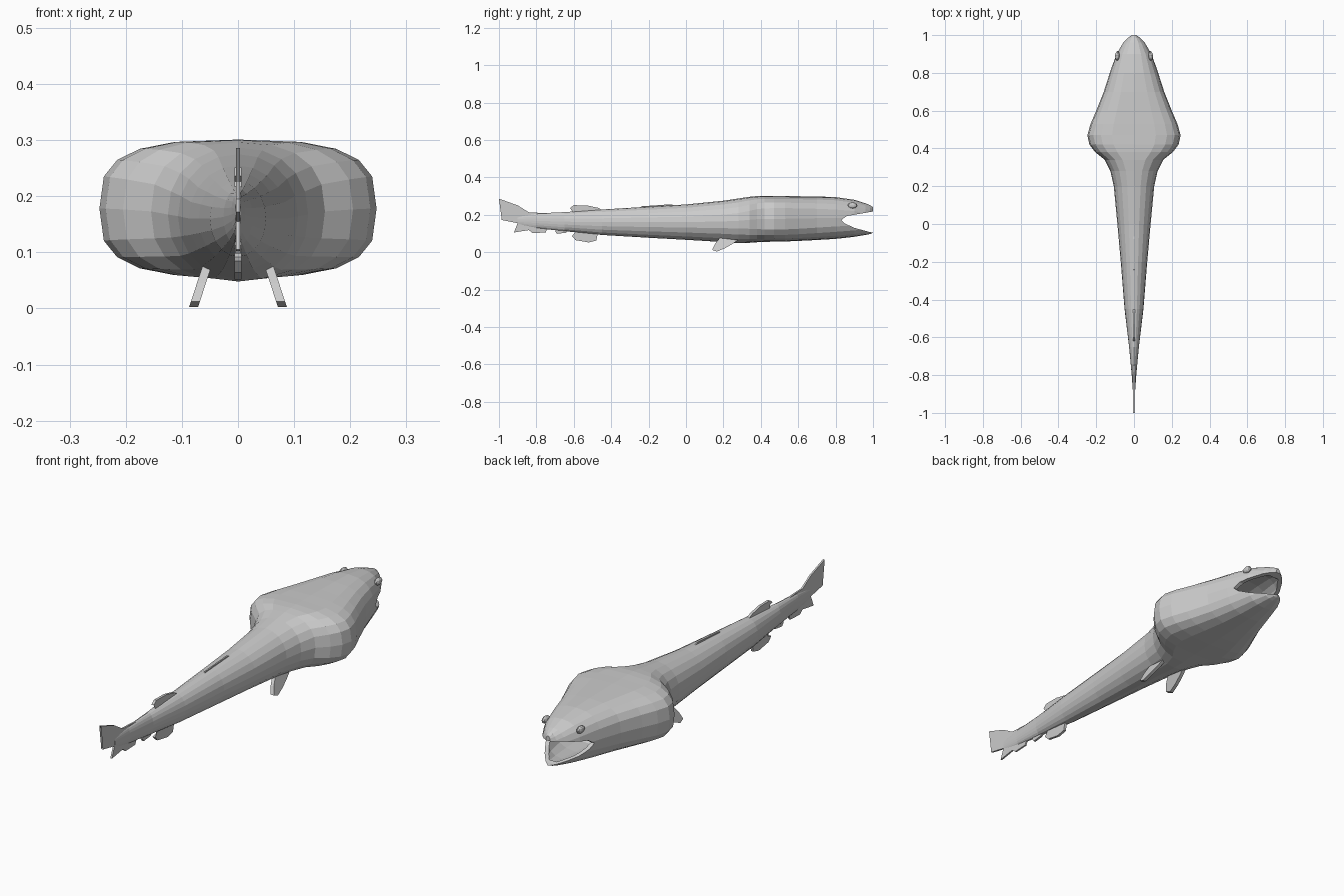
import bpy, bmesh
from math import sin, cos, pi, copysign


def finish(name, bm):
    bmesh.ops.recalc_face_normals(bm, faces=bm.faces)
    me = bpy.data.meshes.new(name)
    bm.to_mesh(me)
    bm.free()
    ob = bpy.data.objects.new(name, me)
    bpy.context.collection.objects.link(ob)
    return ob


def loft(name, sections, sides=20):
    """Skin rounded-box rings: (y, half width, bottom z, top z, squareness)."""
    bm = bmesh.new()
    rings = []
    for y, w, z0, z1, n in sections:
        ring = []
        for i in range(sides):
            a = 2 * pi * i / sides
            c, s = cos(a), sin(a)
            x = w * copysign(abs(c) ** (2 / n), c)
            z = (z0 + z1) / 2 + (z1 - z0) / 2 * copysign(abs(s) ** (2 / n), s)
            ring.append(bm.verts.new((x, y, z)))
        rings.append(ring)
    for a, b in zip(rings, rings[1:]):
        for i in range(sides):
            j = (i + 1) % sides
            bm.faces.new((a[i], a[j], b[j], b[i]))
    bm.faces.new(rings[0])
    bm.faces.new(rings[-1])
    return finish(name, bm)


def plate(name, pts, thick, x=0.0, lean=0.0):
    """Side outline (y, z) with thickness along x; lean tilts it outwards going down."""
    bm = bmesh.new()
    zt = max(p[1] for p in pts)
    sides = [[bm.verts.new((x + lean * (zt - z) + s * thick / 2, y, z)) for y, z in pts]
             for s in (-1, 1)]
    bm.faces.new(sides[0])
    bm.faces.new(sides[1][::-1])
    for i in range(len(pts)):
        j = (i + 1) % len(pts)
        bm.faces.new((sides[0][i], sides[0][j], sides[1][j], sides[1][i]))
    bmesh.ops.triangulate(bm, faces=[f for f in bm.faces if len(f.verts) > 4])
    return finish(name, bm)


def mirror(ob):
    ob.modifiers.new("mirror", 'MIRROR')


# Body: thin tail, wide pouch-like throat, narrow snout
body = loft("body", [
    (-0.90, 0.005, 0.145, 0.195, 2), (-0.80, 0.012, 0.128, 0.207, 2),
    (-0.65, 0.026, 0.112, 0.214, 2), (-0.45, 0.050, 0.092, 0.228, 2),
    (-0.20, 0.070, 0.077, 0.243, 2), (0.00, 0.088, 0.066, 0.255, 2),
    (0.20, 0.107, 0.054, 0.275, 2.1), (0.28, 0.125, 0.048, 0.287, 2.2),
    (0.34, 0.155, 0.050, 0.296, 2.5), (0.38, 0.205, 0.053, 0.300, 2.8),
    (0.42, 0.236, 0.055, 0.301, 3.0), (0.47, 0.247, 0.056, 0.300, 3.1),
    (0.53, 0.230, 0.057, 0.300, 3.1), (0.60, 0.200, 0.060, 0.299, 3.0),
    (0.70, 0.160, 0.065, 0.298, 2.8), (0.80, 0.128, 0.071, 0.294, 2.6),
    (0.90, 0.094, 0.082, 0.280, 2.5), (0.96, 0.060, 0.092, 0.261, 2.4),
    (0.985, 0.038, 0.097, 0.250, 2.3), (1.00, 0.015, 0.103, 0.240, 2.2)])

# Mouth: wedge gape plus a hollow behind it
gape = plate("gape_cutter", [(0.83, 0.172), (0.86, 0.193), (0.94, 0.207), (1.05, 0.226),
                             (1.05, 0.095), (0.98, 0.108), (0.90, 0.130), (0.85, 0.153)], 0.6)
hollow = loft("hollow_cutter", [
    (0.60, 0.090, 0.130, 0.220, 2), (0.70, 0.125, 0.088, 0.262, 2.4),
    (0.80, 0.108, 0.090, 0.262, 2.4), (0.90, 0.077, 0.097, 0.250, 2.3),
    (0.965, 0.040, 0.106, 0.226, 2.2)], 16)
for cutter in (gape, hollow):
    mod = body.modifiers.new("mouth", 'BOOLEAN')
    mod.operation = 'DIFFERENCE'
    mod.solver = 'EXACT'
    mod.object = cutter
    cutter.hide_render = True
    cutter.hide_set(True)

# Eyes
bm = bmesh.new()
bmesh.ops.create_uvsphere(bm, u_segments=10, v_segments=6, radius=1)
for v in bm.verts:
    v.co = (0.088 + v.co.x * 0.012, 0.89 + v.co.y * 0.026, 0.250 + v.co.z * 0.016)
mirror(finish("eyes", bm))

# Paired fins under the throat
mirror(plate("pectoral_fins", [(0.31, 0.085), (0.25, 0.045), (0.21, 0.022), (0.165, 0.003),
                               (0.14, 0.012), (0.155, 0.045), (0.18, 0.075), (0.22, 0.085)],
             0.016, 0.052, 0.33))

# Fins along the centre line
plate("back_ridge", [(-0.05, 0.245), (-0.08, 0.256), (-0.24, 0.245), (-0.25, 0.230)], 0.006)
plate("dorsal_fin", [(-0.43, 0.215), (-0.47, 0.237), (-0.53, 0.250), (-0.60, 0.251),
                     (-0.62, 0.236), (-0.58, 0.226), (-0.60, 0.205)], 0.012)
plate("anal_fin", [(-0.47, 0.105), (-0.48, 0.062), (-0.52, 0.052), (-0.59, 0.064),
                   (-0.61, 0.085), (-0.58, 0.092), (-0.58, 0.125)], 0.012)
plate("small_lower_fin", [(-0.62, 0.125), (-0.64, 0.104), (-0.69, 0.098),
                          (-0.70, 0.112), (-0.69, 0.130)], 0.010)

# Tail fin
plate("tail_fin", [(-0.72, 0.207), (-0.84, 0.213), (-0.90, 0.250), (-1.00, 0.286),
                   (-0.955, 0.225), (-0.950, 0.195), (-0.985, 0.172), (-0.90, 0.155),
                   (-0.92, 0.105), (-0.84, 0.118), (-0.82, 0.102), (-0.75, 0.105),
                   (-0.74, 0.130)], 0.008)
